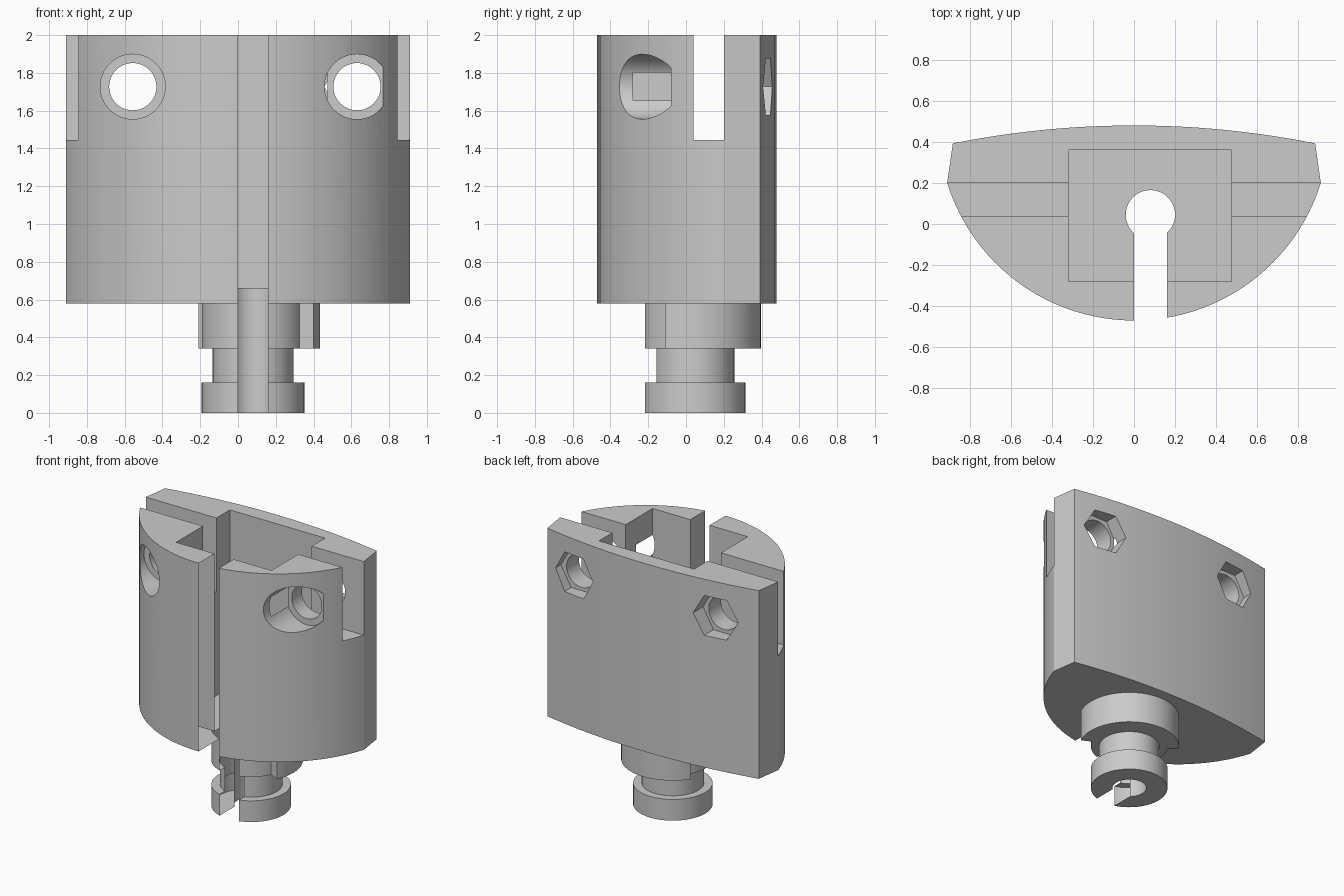
import bpy, bmesh
from math import sin, cos, radians, degrees, acos, atan2

if "Cube" in bpy.data.objects:
    bpy.data.objects.remove(bpy.data.objects["Cube"])

CX, CY = 0.08, 0.042          # axis of the stem and its bore


def arc(cx, cy, r, a0, a1, n):
    """Points on an arc, angles in degrees, both ends included."""
    return [(cx + r * cos(radians(a0 + (a1 - a0) * i / n)),
             cy + r * sin(radians(a0 + (a1 - a0) * i / n))) for i in range(n + 1)]


def circle(cx, cy, r, n=48):
    return arc(cx, cy, r, 0, 360, n)[:-1]


def rect(x0, x1, y0, y1):
    return [(x0, y0), (x1, y0), (x1, y1), (x0, y1)]


def prism(name, pts, t0, t1, axis='Z'):
    """Extrude a profile along z, or an (x, z) profile along y."""
    bm = bmesh.new()
    put = (lambda p, t: (p[0], p[1], t)) if axis == 'Z' else (lambda p, t: (p[0], t, p[1]))
    a = [bm.verts.new(put(p, t0)) for p in pts]
    b = [bm.verts.new(put(p, t1)) for p in pts]
    bm.faces.new(a)
    bm.faces.new(b)
    for i in range(len(pts)):
        j = (i + 1) % len(pts)
        bm.faces.new((a[i], a[j], b[j], b[i]))
    bmesh.ops.recalc_face_normals(bm, faces=bm.faces)
    me = bpy.data.meshes.new(name)
    bm.to_mesh(me)
    bm.free()
    ob = bpy.data.objects.new(name, me)
    bpy.context.collection.objects.link(ob)
    return ob


def combine(target, other, op):
    """Apply a boolean and discard the helper object."""
    other.hide_render = True
    mod = target.modifiers.new(op, 'BOOLEAN')
    mod.operation, mod.object, mod.solver = op, other, 'EXACT'
    bpy.context.view_layer.objects.active = target
    bpy.ops.object.modifier_apply(modifier=mod.name)
    bpy.data.objects.remove(other, do_unlink=True)


# Housing: deep front arc, short sides, shallow back arc
R, FY = 0.953, 0.483
end = degrees(atan2(0.2 - FY, 0.91))
front = arc(0, FY, R, -180 - end, -end - 180 + (180 + 2 * end), 48)
BR = 4.5
half = degrees(atan2(0.9, BR))
back = arc(0, 0.48 - BR, BR, 90 - half, 90 + half, 24)
housing = prism("housing", front + back, 0.58, 2.0)

# Stem: neck, lower ring and a flange with a raised stop sector
neck = prism("neck", circle(CX, CY, 0.214), 0.05, 0.64)
ring = prism("ring", circle(CX, CY, 0.272), 0, 0.16)
flange = prism("flange", arc(CX, CY, 0.354, -25, 145, 36)
               + arc(CX, CY, 0.272, 145, 335, 30), 0.34, 0.62)
for part in (neck, ring, flange):
    combine(housing, part, 'UNION')

# Square pocket and the slots in both sides
combine(housing, prism("pocket", rect(-0.32, 0.475, -0.28, 0.36), 0.66, 2.2), 'DIFFERENCE')
combine(housing, prism("side_slots", rect(-1.2, 1.2, 0.04, 0.2), 1.445, 2.2), 'DIFFERENCE')

# Keyhole bore open to the front, full height
k = degrees(acos(0.08 / 0.12))
keyhole = arc(CX, CY + 0.003, 0.12, -k, 180 + k, 40) + [(0, -0.7), (0.16, -0.7)]
combine(housing, prism("keyhole", keyhole, -0.2, 2.2), 'DIFFERENCE')

# Bolt holes: through hole, front counterbore, hexagonal nut recess at the back
for x in (-0.557, 0.63):
    for pts, y0, y1 in ((circle(x, 1.727, 0.125), -0.7, 0.7),
                        (circle(x, 1.727, 0.172), -0.7, -0.08),
                        (circle(x, 1.727, 0.173, 6), 0.345, 0.7)):
        combine(housing, prism("bolt_cut", pts, y0, y1, 'Y'), 'DIFFERENCE')

# Smooth curved walls, crisp edges
bpy.ops.object.select_all(action='DESELECT')
housing.select_set(True)
bpy.context.view_layer.objects.active = housing
bpy.ops.object.shade_smooth_by_angle(angle=radians(25))
